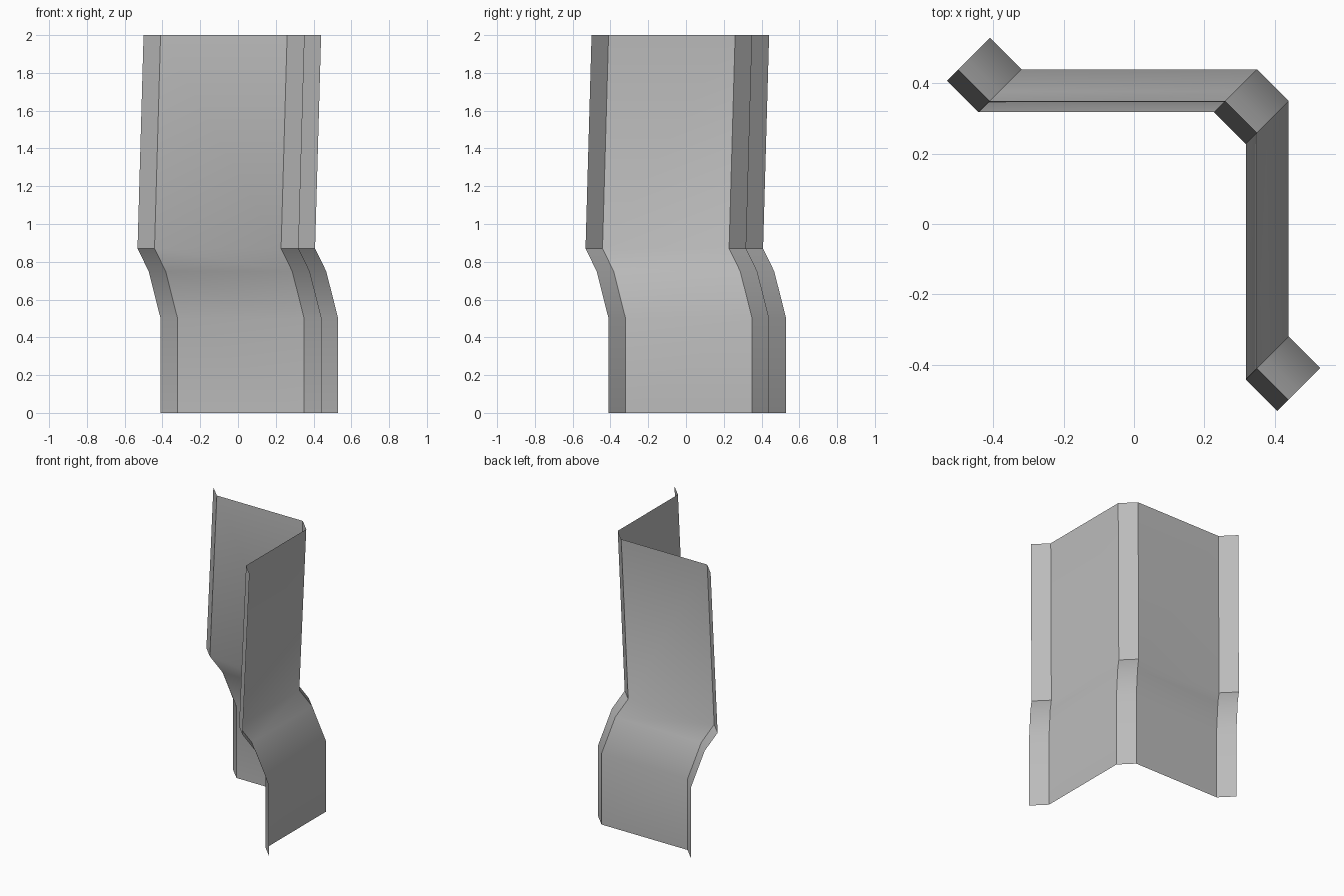
import bpy
import bmesh
import math

cube = bpy.data.objects.get("Cube")
if cube:
    bpy.data.objects.remove(cube, do_unlink=True)

# Single painted metal colour
grey = bpy.data.materials.new("mid grey")
grey.use_nodes = True
colour = (0.5, 0.5, 0.5, 1.0)
grey.diffuse_color = colour
grey.node_tree.nodes["Principled BSDF"].inputs["Base Color"].default_value = colour

# Plan of the folded sheet: lip, back panel, corner bevel, side panel, lip
plan = [(-0.41, 0.53), (-0.32, 0.44), (0.35, 0.44),
        (0.44, 0.35), (0.44, -0.32), (0.53, -0.41)]
# Height and diagonal shift of each level
levels = [(0, 0), (0.5, 0), (0.75, -0.063), (0.87, -0.122), (2, -0.09)]

# Loft the plan through the levels
bm = bmesh.new()
rows = [[bm.verts.new((x + shift, y + shift, z)) for x, y in plan]
        for z, shift in levels]
for low, high in zip(rows, rows[1:]):
    for i in range(len(plan) - 1):
        bm.faces.new((low[i + 1], low[i], high[i], high[i + 1]))

mesh = bpy.data.meshes.new("folded_corner_panel")
bm.to_mesh(mesh)
bm.free()
mesh.materials.append(grey)
panel = bpy.data.objects.new("folded_corner_panel", mesh)
bpy.context.collection.objects.link(panel)

# Soft bend across the panels, crisp folds
bpy.ops.object.select_all(action="DESELECT")
panel.select_set(True)
bpy.context.view_layer.objects.active = panel
bpy.ops.object.shade_smooth_by_angle(angle=math.radians(30))
